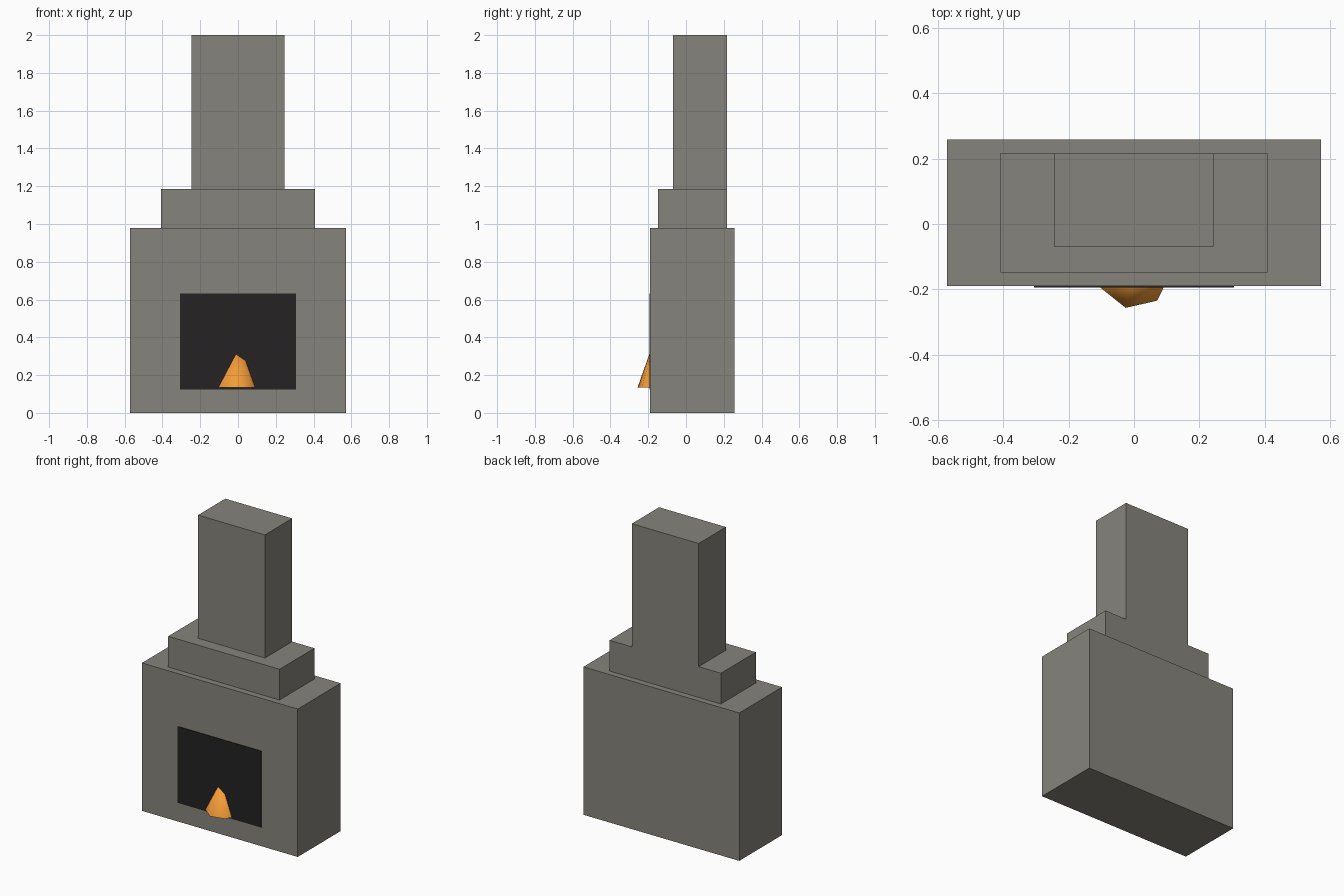
import bpy
import math

if "Cube" in bpy.data.objects:
    bpy.data.objects.remove(bpy.data.objects["Cube"])


def material(name, rgb):
    mat = bpy.data.materials.new(name)
    mat.diffuse_color = (*rgb, 1)
    mat.use_nodes = True
    mat.node_tree.nodes["Principled BSDF"].inputs["Base Color"].default_value = mat.diffuse_color
    return mat


def box(name, x, y, z, mat):
    """Box from (min, max) pairs on each axis."""
    mid = [(a + b) / 2 for a, b in (x, y, z)]
    bpy.ops.mesh.primitive_cube_add(size=1, location=mid)
    obj = bpy.context.object
    obj.name = name
    obj.scale = [b - a for a, b in (x, y, z)]
    bpy.ops.object.transform_apply(location=False, rotation=False, scale=True)
    obj.data.materials.append(mat)
    return obj


stone = material("stone", (0.24, 0.23, 0.20))
soot = material("soot", (0.018, 0.016, 0.016))
fire = material("fire", (0.9, 0.33, 0.04))

# Stepped masonry: hearth body, shoulder, chimney
box("hearth_body", (-0.571, 0.571), (-0.19, 0.258), (0, 0.98), stone)
box("shoulder", (-0.408, 0.408), (-0.148, 0.217), (0.98, 1.184), stone)
box("chimney", (-0.245, 0.245), (-0.068, 0.217), (1.184, 2.0), stone)

# Dark fire opening, standing just proud of the front
box("fire_opening", (-0.306, 0.306), (-0.194, -0.17), (0.125, 0.631), soot)

# Seven-sided flame, mostly sunk into the opening
base, height = 0.135, 0.315
bpy.ops.mesh.primitive_cone_add(vertices=7, radius1=0.114, radius2=0, depth=height,
                                location=(0, -0.145, base + height / 2),
                                rotation=(0, 0, -math.pi / 2))
flame = bpy.context.object
flame.name = "flame"
flame.data.materials.append(fire)
bpy.ops.object.shade_smooth_by_angle(angle=math.radians(60))
